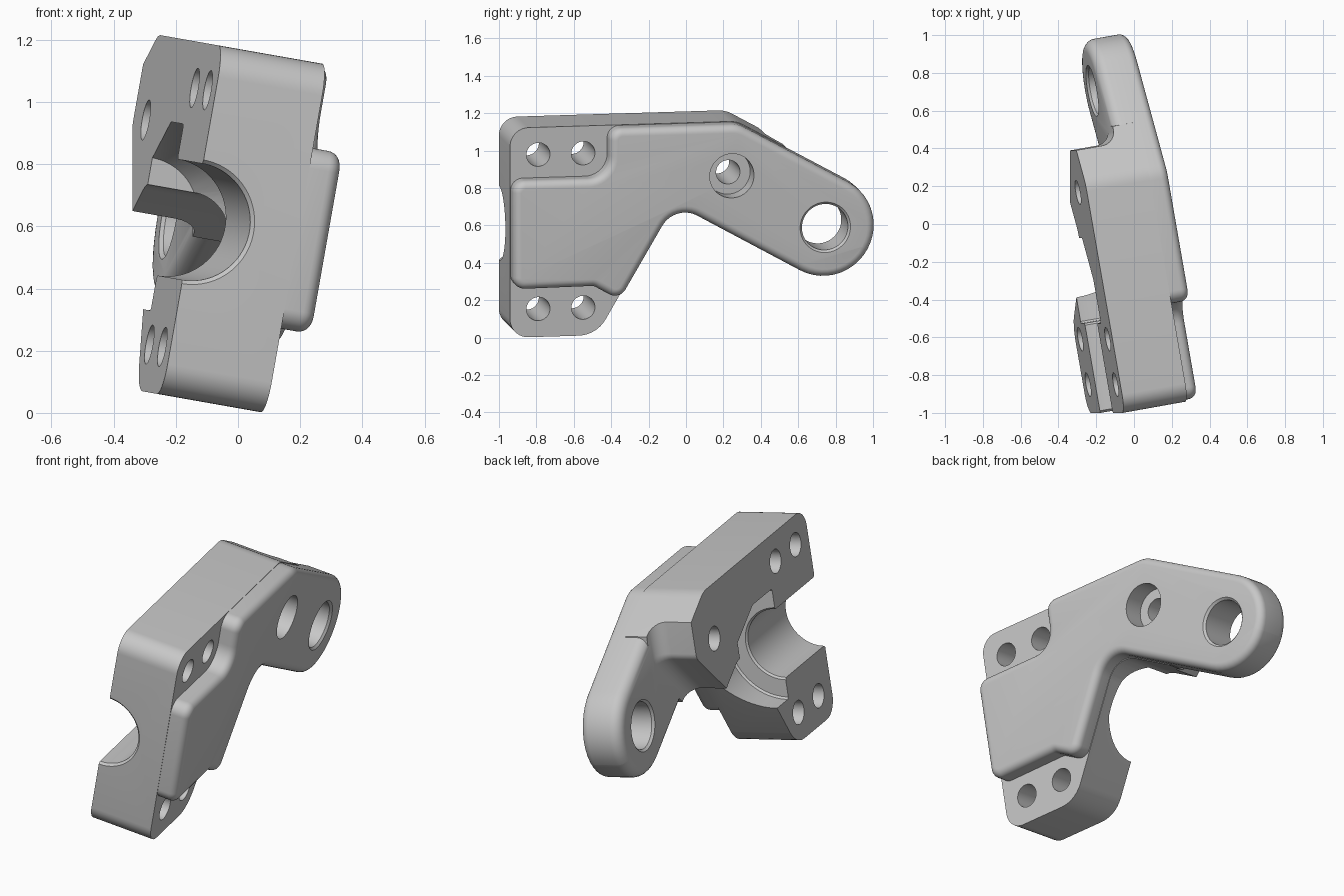
import bpy, bmesh, math
from mathutils import Matrix, Vector

cube = bpy.data.objects.get("Cube")
if cube:
    bpy.data.objects.remove(cube, do_unlink=True)

# Single cast-metal grey
grey = bpy.data.materials.new("satin_grey")
grey.use_nodes = True
GREY = (0.57, 0.57, 0.57, 1)
grey.diffuse_color = GREY
grey.node_tree.nodes["Principled BSDF"].inputs["Base Color"].default_value = GREY


def finish(bm, name):
    bmesh.ops.recalc_face_normals(bm, faces=bm.faces)
    if bm.calc_volume(signed=True) < 0:
        bmesh.ops.reverse_faces(bm, faces=bm.faces)
    me = bpy.data.meshes.new(name)
    bm.to_mesh(me)
    bm.free()
    me.materials.append(grey)
    ob = bpy.data.objects.new(name, me)
    bpy.context.scene.collection.objects.link(ob)
    return ob


def rounded(corners):
    """Turn (u, v, radius) corners into an outline with filleted corners."""
    out = []
    n = len(corners)
    for i, (u, v, r) in enumerate(corners):
        p = Vector((u, v))
        if r == 0:
            out.append(p)
            continue
        a = (Vector(corners[i - 1][:2]) - p).normalized()
        b = (Vector(corners[(i + 1) % n][:2]) - p).normalized()
        half = math.acos(a.dot(b)) / 2
        centre = p + (a + b).normalized() * (r / math.sin(half))
        start = p + a * (r / math.tan(half)) - centre
        end = p + b * (r / math.tan(half)) - centre
        sweep = math.atan2(start.x * end.y - start.y * end.x, start.dot(end))
        steps = max(3, math.ceil(abs(sweep) / math.radians(9)))
        for k in range(steps + 1):
            t = sweep * k / steps
            c, s = math.cos(t), math.sin(t)
            out.append(centre + Vector((start.x * c - start.y * s,
                                        start.x * s + start.y * c)))
    return out


def prism(name, corners, w0, w1, bevels=()):
    """Extrude an outline through the thickness; bevels = (cap depth, radius)."""
    bm = bmesh.new()
    pts = rounded(corners)
    lo = [bm.verts.new((w0, p.x, p.y)) for p in pts]
    hi = [bm.verts.new((w1, p.x, p.y)) for p in pts]
    bm.faces.new(lo)
    bm.faces.new(hi)
    for i in range(len(pts)):
        bm.faces.new((lo[i - 1], lo[i], hi[i], hi[i - 1]))
    bmesh.ops.recalc_face_normals(bm, faces=bm.faces)
    for w, r in bevels:
        edges = [e for e in bm.edges
                 if all(abs(v.co.x - w) < 1e-5 for v in e.verts)]
        bmesh.ops.bevel(bm, geom=edges, offset=r, segments=6, profile=0.5,
                        affect='EDGES', clamp_overlap=False)
    return finish(bm, name)


def lathe(name, profile, matrix, steps=64):
    """Revolve (height, radius) points about the thickness axis, with flat caps."""
    bm = bmesh.new()
    angles = [2 * math.pi * (k + 0.5) / steps for k in range(steps)]
    rings = [[bm.verts.new((h, r * math.cos(t), r * math.sin(t))) for t in angles]
             for h, r in profile]
    for lo, hi in zip(rings, rings[1:]):
        for k in range(steps):
            bm.faces.new((lo[k - 1], lo[k], hi[k], hi[k - 1]))
    bm.faces.new(rings[0])
    bm.faces.new(rings[-1])
    bm.transform(matrix)
    return finish(bm, name)


def combine(target, other, operation):
    mod = target.modifiers.new("join", 'BOOLEAN')
    mod.operation = operation
    mod.solver = 'MANIFOLD'
    mod.object = other
    bpy.context.view_layer.update()
    graph = bpy.context.evaluated_depsgraph_get()
    result = bpy.data.meshes.new_from_object(target.evaluated_get(graph))
    target.modifiers.clear()
    target.data = result
    bpy.data.objects.remove(other, do_unlink=True)


FRONT, TOP, BOTTOM = -0.942, 1.153, 0.015
INNER, RECESS, ARM, OUTER = -0.42, -0.075, -0.20, 0.03

# Deep clamp body with the pivot boss
bracket = prism("clamp_bracket", [
    (FRONT, BOTTOM, 0.10), (-0.472, BOTTOM, 0.17), (-0.059, 0.723, 0.14),
    (0.279, 0.533, 0), (0.56, 0.82, 0), (0.56, 1.0005, 0),
    (0.288, TOP, 0.15), (FRONT, TOP, 0.10)], INNER, RECESS)

# Filleted step from the boss down to the thin arm
step = prism("step_cutter", [
    (0.47, 1.5, 0), (0.47, 0.85, 0.06), (0.0, 0.39, 0),
    (0.0, -0.3, 0), (1.5, -0.3, 0), (1.5, 1.5, 0)],
    -0.7, ARM + 0.003, [(ARM + 0.003, 0.08)])
combine(bracket, step, 'DIFFERENCE')

# Raised outer plate running into the round-ended lever arm
arm = prism("lever_arm", [
    (FRONT + 0.003, 0.290, 0.065), (-0.50, 0.295, 0.05), (-0.36, 0.215, 0.065),
    (-0.059, 0.727, 0.14), (0.854, 0.214, 0.268), (1.118, 0.684, 0.268),
    (0.283, TOP - 0.003, 0.15), (-0.415, TOP - 0.003, 0.065), (-0.415, 0.880, 0.12),
    (FRONT + 0.003, 0.880, 0.065)], ARM, OUTER, [(ARM, 0.06), (OUTER, 0.042)])
combine(bracket, arm, 'UNION')

# Half-round bar seat with a wider flange groove and cone behind it
seat = lathe("bar_seat_cutter", [
    (-0.96, 0.22), (-0.93, 0.19), (-0.47, 0.19), (-0.46, 0.20), (-0.46, 0.295),
    (-0.45, 0.305), (-0.225, 0.305), (0.0, 0.18)],
    Matrix.Translation((INNER, 0, 0.58)) @ Matrix.Rotation(math.pi / 2, 4, 'Z'))
combine(bracket, seat, 'DIFFERENCE')


def hole(u, v, profile):
    cutter = lathe("hole_cutter", profile, Matrix.Translation((0, u, v)), 48)
    combine(bracket, cutter, 'DIFFERENCE')


# Four clamp screw holes
for u in (-0.789, -0.545):
    for v in (0.167, 1.005):
        hole(u, v, [(-0.6, 0.064), (0.2, 0.064)])

# Counterbored pivot hole through the boss
hole(0.244, 0.876, [(-0.6, 0.065), (-0.09, 0.065), (-0.09, 0.12), (0.2, 0.12)])

# Chamfered eye at the end of the arm
hole(0.751, 0.581, [(ARM - 0.02, 0.157), (ARM + 0.012, 0.125),
                    (OUTER - 0.012, 0.125), (OUTER + 0.02, 0.157)])

# Lean the finished part into its resting pose
pose = Matrix.Rotation(math.radians(10), 4, 'Y') @ Matrix.Rotation(math.radians(10), 4, 'Z')
bracket.data.transform(pose)
bpy.ops.object.select_all(action='DESELECT')
bracket.select_set(True)
bpy.context.view_layer.objects.active = bracket
bpy.ops.object.shade_smooth_by_angle(angle=math.radians(30))
